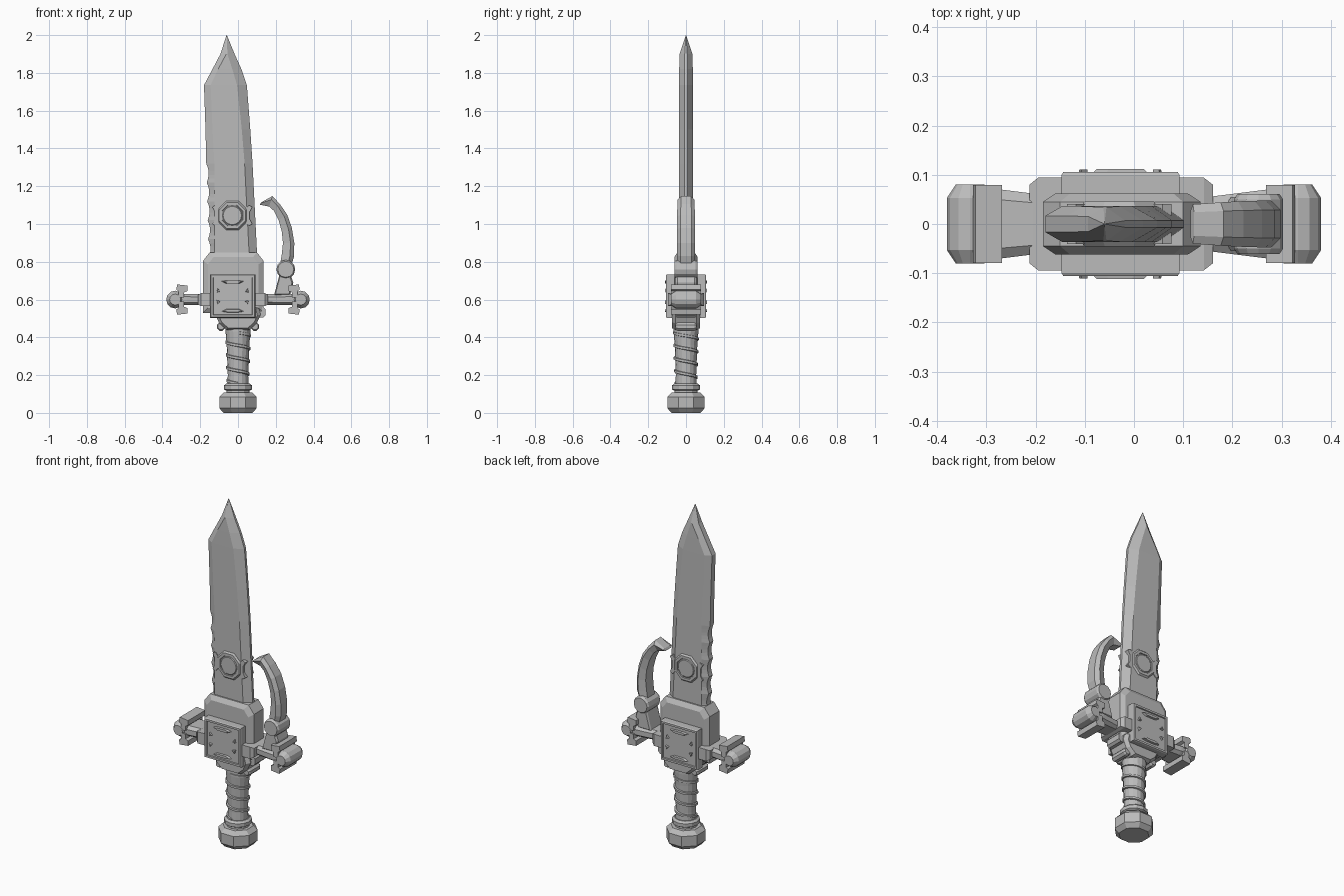
import bpy, bmesh, math
from math import sin, cos, pi

steel = bpy.data.materials.new("steel grey")
steel.diffuse_color = (0.5, 0.5, 0.5, 1)


def loft(name, rings, closed=False):
    """Skin a list of equal-length point rings into one closed solid."""
    bm = bmesh.new()
    vs = [[bm.verts.new(p) for p in r] for r in rings]
    n, m = len(vs[0]), len(vs)
    for i in range(m if closed else m - 1):
        a, b = vs[i], vs[(i + 1) % m]
        for j in range(n):
            k = (j + 1) % n
            bm.faces.new((a[j], a[k], b[k], b[j]))
    if not closed:
        bm.faces.new(vs[0])
        bm.faces.new(vs[-1])
    bmesh.ops.recalc_face_normals(bm, faces=bm.faces)
    me = bpy.data.meshes.new(name)
    bm.to_mesh(me)
    bm.free()
    me.materials.append(steel)
    ob = bpy.data.objects.new(name, me)
    bpy.context.collection.objects.link(ob)
    return ob


def prism(name, pts, layers):
    """Loft an x-z outline along y; layers are (scale about centre, y)."""
    cx = (min(p[0] for p in pts) + max(p[0] for p in pts)) / 2
    cz = (min(p[1] for p in pts) + max(p[1] for p in pts)) / 2
    return loft(name, [[(cx + (x - cx) * s, y, cz + (z - cz) * s) for x, z in pts]
                       for s, y in layers])


def both(*half):
    """Mirror (scale, y) layers to the front and the back."""
    return [(s, -y) for s, y in reversed(half)] + list(half)


def rect(x0, x1, z0, z1, c=0.0):
    if not c:
        return [(x0, z0), (x1, z0), (x1, z1), (x0, z1)]
    return [(x0 + c, z0), (x1 - c, z0), (x1, z0 + c), (x1, z1 - c),
            (x1 - c, z1), (x0 + c, z1), (x0, z1 - c), (x0, z0 + c)]


def disc(x, z, r, n, off=0.0):
    return [(x + r * cos(off + 2 * pi * i / n), z + r * sin(off + 2 * pi * i / n))
            for i in range(n)]


def lathe(name, profile, n, off=0.0, cx=0.0):
    return loft(name, [[(cx + x, y, z) for x, y in disc(0, 0, r, n, off)]
                       for r, z in profile])


# Pommel, neck ring and grip
lathe("pommel", [(0.083, 0), (0.107, 0.025), (0.107, 0.085), (0.083, 0.108)], 8, pi / 8)
lathe("neck_ring", [(0.062, 0.105), (0.062, 0.118), (0.075, 0.125), (0.075, 0.145),
                    (0.062, 0.155)], 12)
lathe("grip", [(0.056, 0.15), (0.054, 0.2), (0.057, 0.28), (0.06, 0.36),
               (0.066, 0.43), (0.066, 0.47)], 16)

# Cord spiralling around the grip
cord, steps = [], 72
for i in range(steps + 1):
    t = i / steps
    a, z = -pi / 2 + t * 8 * pi, 0.425 - 0.27 * t
    r = 0.064 - 0.008 * t
    cord.append([((r + dr) * cos(a), (r + dr) * sin(a), z + dz)
                 for dr, dz in ((-0.012, 0.011), (0.005, 0.006), (0.005, -0.006), (-0.012, -0.011))])
loft("grip_cord", cord)

# Bolster below the guard, with small scroll ends
bowl = [(-0.11, 0.56), (-0.12, 0.52), (-0.1, 0.475), (-0.06, 0.44),
        (0.06, 0.44), (0.1, 0.475), (0.12, 0.52), (0.11, 0.56)]
prism("bolster", bowl, both((1, 0.055), (0.85, 0.075)))
for s in (-1, 1):
    prism("scroll", disc(s * 0.09, 0.457, 0.024, 8, pi / 8), both((1, 0.045), (0.7, 0.055)))
    prism("bolster_lug", rect(s * 0.12 - 0.025, s * 0.12 + 0.025, 0.505, 0.56, 0.012),
          both((1, 0.05)))

# Collar that holds the blade
collar = [(-0.185, 0.53), (0.135, 0.53), (0.135, 0.805), (0.1, 0.85), (-0.15, 0.85), (-0.185, 0.805)]
prism("collar", collar, both((1, 0.045), (0.84, 0.062)))

# Cross bar with a thicker middle
loft("cross_bar", [[(x, y * d, 0.6 + z * h) for y, z in
                    ((-1, -.5), (-.7, -1), (.7, -1), (1, -.5), (1, .5), (.7, 1), (-.7, 1), (-1, .5))]
                   for x, d, h in ((-0.33, 0.07, 0.03), (-0.27, 0.07, 0.03), (-0.15, 0.055, 0.028),
                                   (0.15, 0.055, 0.028), (0.27, 0.07, 0.03), (0.33, 0.07, 0.03))])
loft("cross_bar_middle", [[(x, y, z) for y, z in ((-d, 0.6 - h), (d, 0.6 - h), (d, 0.6 + h), (-d, 0.6 + h))]
                          for x, d, h in ((-0.212, 0.08, 0.026), (-0.195, 0.094, 0.034),
                                          (0.142, 0.094, 0.034), (0.16, 0.08, 0.026))])

# Rounded ends and flared lugs on the cross bar
for s in (-1, 1):
    prism("bar_end", disc(s * 0.333, 0.6, 0.047, 12), both((1, 0.053), (0.62, 0.08)))
    for v in (-1, 1):
        lug = [(0.285, 0.01), (0.315, 0.01), (0.315, 0.045), (0.327, 0.052),
               (0.322, 0.08), (0.268, 0.074), (0.268, 0.045), (0.285, 0.038)]
        prism("bar_lug", [(s * x, 0.6 + v * z) for x, z in lug], both((1, 0.079)))

# Square plates, front and back, with small raised ornaments
cx, cz = -0.028, 0.617
for s in (-1, 1):
    prism("plate", rect(-0.147, 0.092, 0.503, 0.733),
          [(0.94, s * 0.05), (1, s * 0.058), (1, s * 0.1), (0.97, s * 0.106),
           (0.87, s * 0.106), (0.85, s * 0.1)])
    for v in (-1, 1):
        bar = [(-0.06, 0.08), (-0.035, 0.067), (0.035, 0.067), (0.06, 0.08), (0.03, 0.085), (-0.03, 0.085)]
        prism("plate_ornament", [(cx + x, cz + v * z) for x, z in bar], [(1, s * 0.098), (0.8, s * 0.112)])
        for h in (-1, 1):
            tri = [(0.065, 0.025), (0.085, 0.02), (0.08, 0.042)]
            prism("plate_corner", [(cx + h * x, cz + v * z) for x, z in tri],
                  [(1, s * 0.098), (0.8, s * 0.111)])

# Blade: blunt scalloped back on the left, bevelled edge on the right
rows = [(2.0, -0.061, -0.06, -0.06, -0.059, 0.001), (1.9, -0.093, -0.062, -0.056, -0.018, 0.034),
        (1.82, -0.135, -0.105, -0.03, 0.018, 0.036),
        (1.735, -0.18, -0.145, -0.005, 0.047, 0.037), (1.5, -0.172, -0.135, 0.02, 0.065, 0.037)]
for i in range(25):
    z = 1.32 - 0.02 * i
    left = -0.168 + 0.012 * (1.32 - z) / 0.5 + 0.012 * abs(sin(pi * i / 5))
    right = 0.077 + 0.025 * (1.32 - z) / 0.5
    rows.append((z, left, -0.125, right - 0.042, right, 0.037))
rows.append((0.7, -0.15, -0.125, 0.06, 0.102, 0.037))
loft("blade", [[(l, -h * .45, z), (a, -h, z), (b, -h, z), (r, -h * .2, z),
                (r, h * .2, z), (b, h, z), (a, h, z), (l, h * .45, z)]
               for z, l, a, b, r, h in rows])

# Medallion set through the blade, with side clasps
prism("medallion_ring", disc(-0.03, 1.045, 0.084, 8, pi / 8),
      both((1, 0.037), (0.9, 0.046), (0.72, 0.046), (0.7, 0.041)))
prism("medallion", disc(-0.03, 1.045, 0.053, 16), both((1, 0.042), (0.92, 0.045)))
for s in (-1, 1):
    clasp = [(0.07, -0.035), (0.088, -0.055), (0.106, -0.045), (0.092, -0.02),
             (0.092, 0.02), (0.106, 0.045), (0.088, 0.055), (0.07, 0.035)]
    prism("medallion_clasp", [(-0.03 + s * x, 1.045 + z) for x, z in clasp], both((1, 0.041)))

# Curved hand guard: bracket, pivot and arm
prism("guard_bracket", [(0.19, 0.62), (0.275, 0.62), (0.293, 0.69), (0.275, 0.74), (0.222, 0.74)],
      both((1, 0.045), (0.85, 0.055)))
prism("guard_pivot", disc(0.253, 0.76, 0.05, 12), both((1, 0.05), (0.85, 0.061)))
arm = [(0.22, 0.77, 0.28, 0.77, 0.046), (0.232, 0.84, 0.297, 0.83, 0.048),
       (0.238, 0.9, 0.298, 0.9, 0.048), (0.232, 0.96, 0.285, 0.98, 0.048),
       (0.215, 1.02, 0.26, 1.05, 0.047), (0.19, 1.07, 0.222, 1.105, 0.046),
       (0.165, 1.092, 0.182, 1.148, 0.044), (0.115, 1.102, 0.122, 1.114, 0.04)]
rings = []
for xi, zi, xo, zo, d in arm:
    mx, mz = (xi + 2 * xo) / 3, (zi + 2 * zo) / 3
    rings.append([(xi, -d * .7, zi), (mx, -d, mz), (xo, -d * .6, zo),
                  (xo, d * .6, zo), (mx, d, mz), (xi, d * .7, zi)])
loft("guard_arm", rings)
